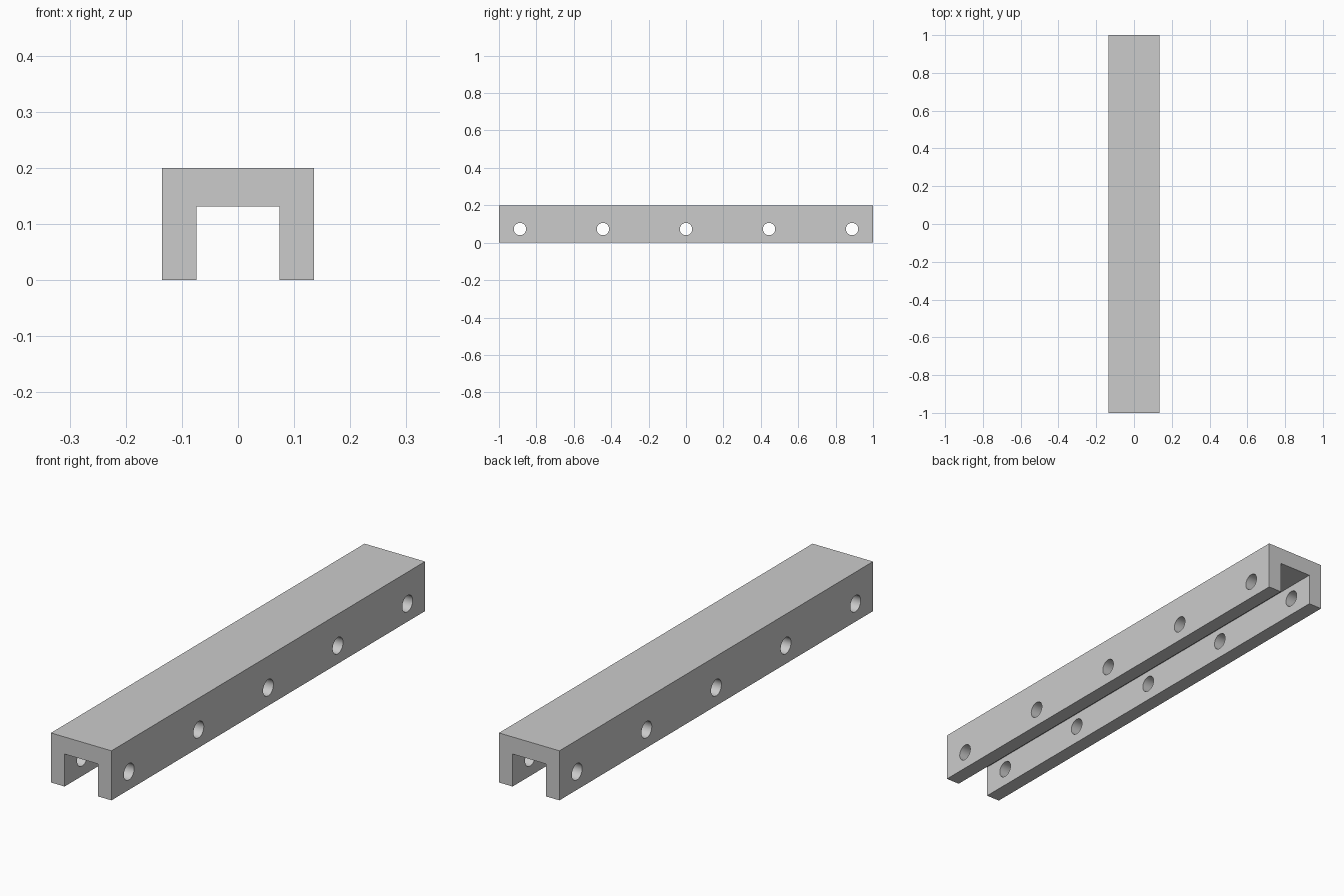
import bpy
import bmesh
from math import radians
from mathutils import Matrix

cube = bpy.data.objects.get("Cube")
if cube:
    bpy.data.objects.remove(cube, do_unlink=True)

LENGTH, HALF_W, HEIGHT = 2.0, 0.135, 0.2
SLOT_HALF_W, SLOT_TOP = 0.074, 0.131
HOLE_R, HOLE_Z, HOLE_PITCH = 0.033, 0.073, 0.444

grey = bpy.data.materials.new("light grey")
grey.use_nodes = True
colour = (0.6, 0.6, 0.6, 1)
grey.diffuse_color = colour
grey.node_tree.nodes["Principled BSDF"].inputs["Base Color"].default_value = colour


def make_object(name, bm):
    bmesh.ops.recalc_face_normals(bm, faces=bm.faces)
    mesh = bpy.data.meshes.new(name)
    bm.to_mesh(mesh)
    bm.free()
    mesh.materials.append(grey)
    obj = bpy.data.objects.new(name, mesh)
    bpy.context.collection.objects.link(obj)
    return obj


# Channel: mirrored U profile extruded along its length
half = [(HALF_W, HEIGHT), (HALF_W, 0), (SLOT_HALF_W, 0), (SLOT_HALF_W, SLOT_TOP)]
profile = half + [(-x, z) for x, z in reversed(half)]
bm = bmesh.new()
face = bm.faces.new([bm.verts.new((x, -LENGTH / 2, z)) for x, z in profile])
extruded = bmesh.ops.extrude_face_region(bm, geom=[face], use_keep_orig=True)
end = [v for v in extruded["geom"] if isinstance(v, bmesh.types.BMVert)]
bmesh.ops.translate(bm, verts=end, vec=(0, LENGTH, 0))
channel = make_object("channel_rail", bm)

# Row of pins that drill the cross holes through both side walls
bm = bmesh.new()
for i in range(-2, 3):
    place = Matrix.Translation((0, i * HOLE_PITCH, HOLE_Z)) @ Matrix.Rotation(radians(90), 4, "Y")
    bmesh.ops.create_cone(bm, cap_ends=True, segments=48, radius1=HOLE_R,
                          radius2=HOLE_R, depth=HALF_W * 3, matrix=place)
drill = make_object("hole_cutter", bm)
drill.hide_render = True

# Cut the holes, then discard the cutter
cut = channel.modifiers.new("side holes", "BOOLEAN")
cut.operation = "DIFFERENCE"
cut.solver = "EXACT"
cut.object = drill
bpy.ops.object.select_all(action="DESELECT")
channel.select_set(True)
bpy.context.view_layer.objects.active = channel
bpy.ops.object.modifier_apply(modifier=cut.name)
bpy.data.objects.remove(drill, do_unlink=True)
bpy.ops.object.shade_smooth_by_angle(angle=radians(30))
